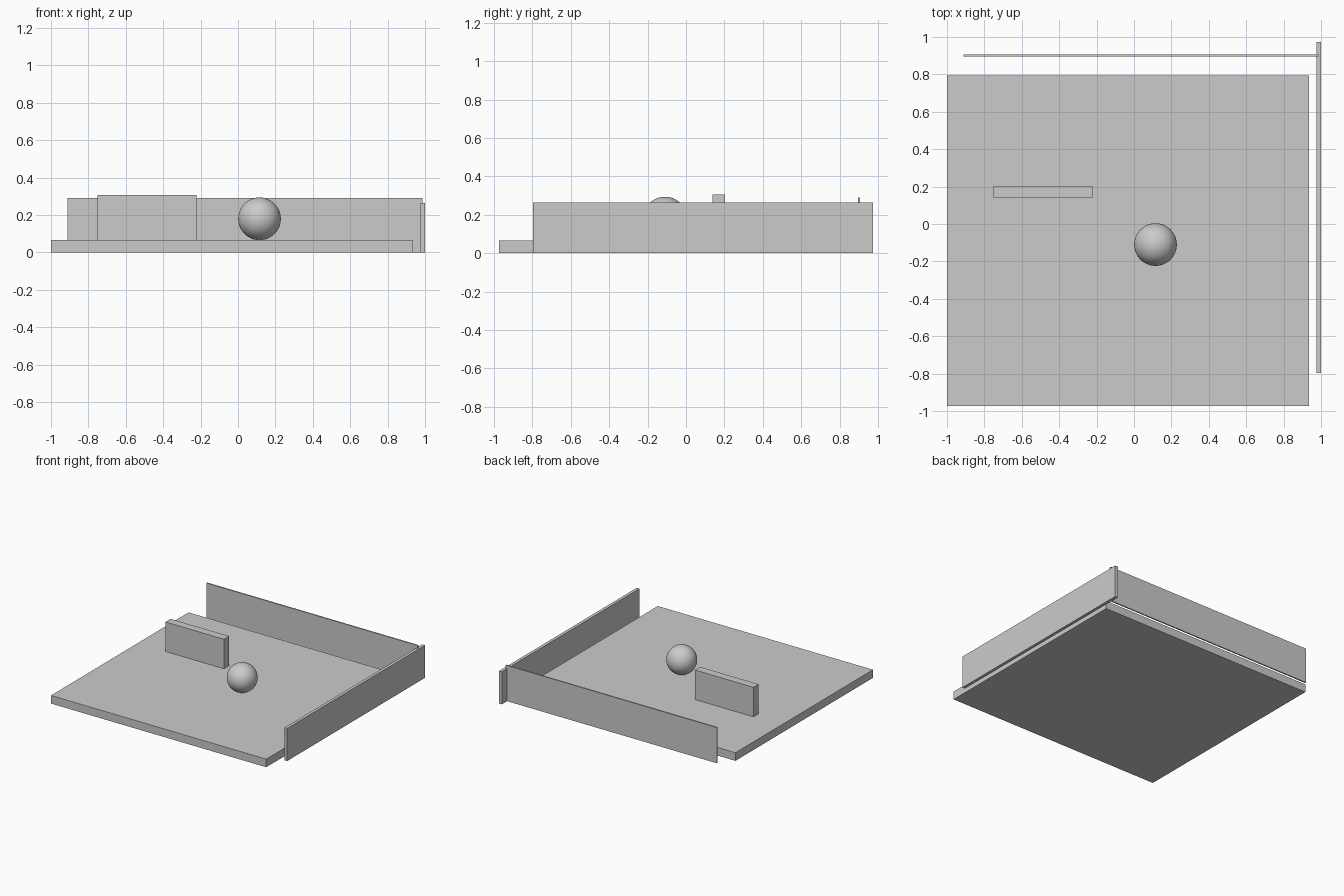
import bpy

cube = bpy.data.objects.get("Cube")
if cube:
    bpy.data.objects.remove(cube, do_unlink=True)

# Single light grey material
grey = bpy.data.materials.new("light_grey")
grey.use_nodes = True
colour = (0.6, 0.6, 0.6, 1)
grey.diffuse_color = colour
for node in grey.node_tree.nodes:
    if node.type == 'BSDF_PRINCIPLED':
        node.inputs["Base Color"].default_value = colour


def block(name, low, high):
    """Box spanning two opposite corners."""
    centre = [(a + b) / 2 for a, b in zip(low, high)]
    bpy.ops.mesh.primitive_cube_add(size=1, location=centre)
    obj = bpy.context.object
    obj.name = name
    obj.scale = [b - a for a, b in zip(low, high)]
    bpy.ops.object.transform_apply(location=False, rotation=False, scale=True)
    obj.data.materials.append(grey)
    return obj


FLOOR = 0.066

# Floor slab
block("floor_slab", (-1, -0.974, 0), (0.936, 0.793, FLOOR))

# Thin walls standing just outside the slab
block("back_wall", (-0.911, 0.895, 0), (0.987, 0.906, 0.29))
block("side_wall", (0.975, -0.797, 0), (1, 0.974, 0.265))

# Upright block on the floor
block("upright_block", (-0.75, 0.138, FLOOR), (-0.223, 0.204, 0.306))

# Ball resting on the floor
radius = 0.114
bpy.ops.mesh.primitive_uv_sphere_add(segments=48, ring_count=24, radius=radius,
                                     location=(0.115, -0.11, FLOOR + radius))
ball = bpy.context.object
ball.name = "ball"
ball.data.materials.append(grey)
bpy.ops.object.shade_smooth()
